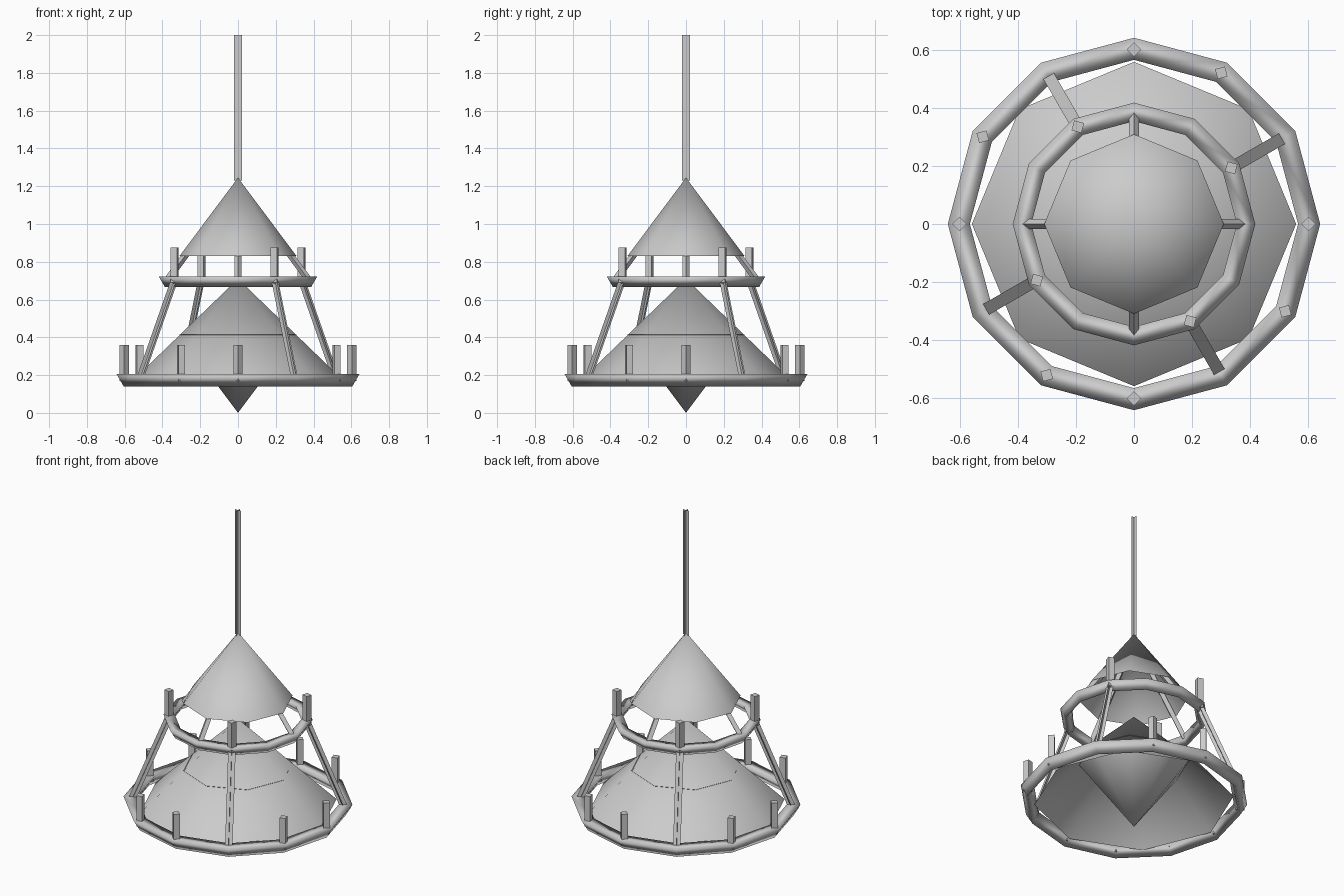
import bpy, bmesh
from math import sin, cos, pi, radians
from mathutils import Vector, Matrix

cube = bpy.data.objects.get("Cube")
if cube:
    bpy.data.objects.remove(cube)

metal = bpy.data.materials.new("grey_metal")
metal.use_nodes = True
GREY = (0.6, 0.6, 0.6, 1)
metal.diffuse_color = GREY
metal.node_tree.nodes["Principled BSDF"].inputs["Base Color"].default_value = GREY


def finish(name, bm, smooth=False, recalc=True):
    if recalc:
        bmesh.ops.recalc_face_normals(bm, faces=bm.faces)
    for f in bm.faces:
        f.smooth = smooth
    me = bpy.data.meshes.new(name)
    bm.to_mesh(me)
    bm.free()
    me.materials.append(metal)
    ob = bpy.data.objects.new(name, me)
    bpy.context.collection.objects.link(ob)
    return ob


def polar(r, angle, z):
    return Vector((r * cos(angle), r * sin(angle), z))


def open_cone(name, radius, base_z, tip_z):
    """Eight-sided shell without a base."""
    bm = bmesh.new()
    tip = bm.verts.new((0, 0, tip_z))
    rim = [bm.verts.new(polar(radius, i * pi / 4, base_z)) for i in range(8)]
    for i in range(8):
        bm.faces.new((rim[i], rim[(i + 1) % 8], tip))
    # keep the outside of the shell as the front of its faces
    for f in bm.faces:
        f.normal_update()
        if f.normal.dot(f.calc_center_median() - Vector((0, 0, base_z))) < 0:
            f.normal_flip()
    finish(name, bm, True, False)


def ring(name, radius, tube, z):
    """Twelve-sided ring with a triangular section, point down."""
    bm = bmesh.new()
    rows = []
    for i in range(12):
        rows.append([bm.verts.new(polar(radius + tube * cos(a), i * pi / 6, z + tube * sin(a)))
                     for a in (radians(30), radians(150), radians(270))])
    for i in range(12):
        p, q = rows[i], rows[(i + 1) % 12]
        for k in range(3):
            j = (k + 1) % 3
            bm.faces.new((p[k], q[k], q[j], p[j]))
    finish(name, bm, True)


def square_bar(name, start, end, radius, angle):
    """Closed square bar with one corner facing outward."""
    out = polar(1, angle, 0)
    axis = (end - start).normalized()
    side = axis.cross(out).normalized()
    up = side.cross(axis)
    bm = bmesh.new()
    ends = [[bm.verts.new(c + d * radius) for d in (up, side, -up, -side)] for c in (start, end)]
    for loop in ends:
        bm.faces.new(loop)
    for k in range(4):
        j = (k + 1) % 4
        bm.faces.new((ends[0][k], ends[0][j], ends[1][j], ends[1][k]))
    finish(name, bm)


def crossed_bar(name, start, end, half, angle):
    """Two thin strips crossing along the bar."""
    out = polar(1, angle, 0)
    axis = (end - start).normalized()
    side = axis.cross(out).normalized()
    bm = bmesh.new()
    for d in (side, side.cross(axis)):
        d = d * half
        bm.faces.new([bm.verts.new(p) for p in (start - d, start + d, end + d, end - d)])
    finish(name, bm, False, False)


# shades and the hanging point
open_cone("upper_shade", 0.31, 0.83, 1.245)
open_cone("lower_shade", 0.56, 0.17, 0.71)
open_cone("bottom_finial", 0.31, 0.415, 0.0)

# suspension rod
crossed_bar("suspension_rod", Vector((0, 0, 1.23)), Vector((0, 0, 2)), 0.02, 0)

# candle rings
ring("upper_ring", 0.387, 0.037, 0.703)
ring("lower_ring", 0.605, 0.044, 0.184)

for k in range(4):
    a = k * pi / 2
    b, c = a + radians(30), a + radians(60)
    # hangers between the upper shade and its ring
    square_bar(f"hanger_{k}", polar(0.09, a, 1.09), polar(0.37, a, 0.71), 0.018, a)
    # struts between the two rings
    crossed_bar(f"strut_{k}", polar(0.388, b, 0.705), polar(0.6, b, 0.18), 0.021, b)
    # candles
    square_bar(f"upper_candle_{k}", polar(0.388, b, 0.69), polar(0.388, b, 0.875), 0.025, b)
    for n, t in (("main", a), ("side", c)):
        square_bar(f"lower_candle_{n}_{k}", polar(0.603, t, 0.17), polar(0.603, t, 0.36), 0.025, t)
